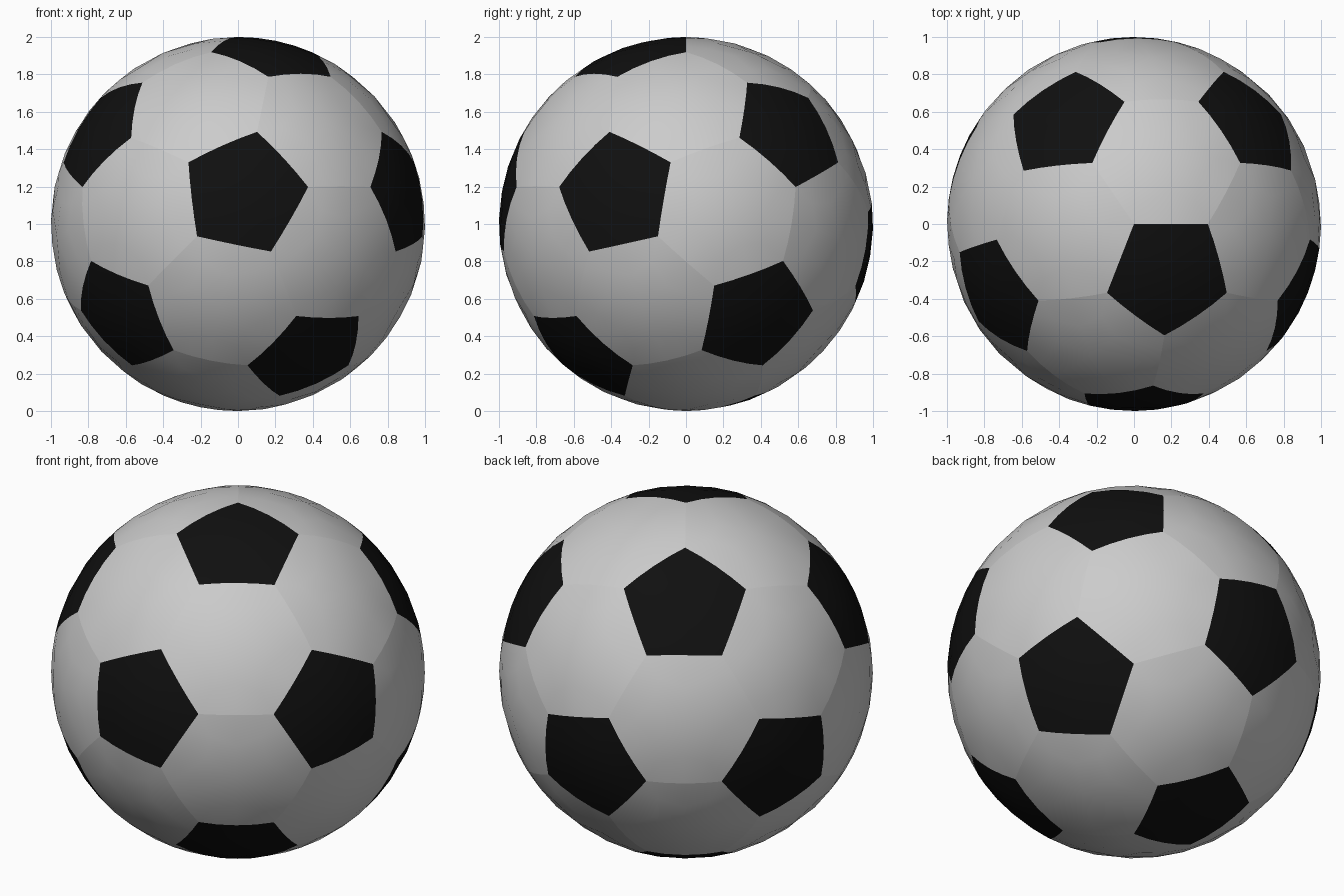
import bpy, bmesh, math
from mathutils import Matrix, Vector

if "Cube" in bpy.data.objects:
    bpy.data.objects.remove(bpy.data.objects["Cube"])

# Ball orientation: one seam corner sits on the top pole, a black-panel edge runs along +x
edge = 0.40355
half = math.asin(edge / 2)
tilt = math.acos(0.93934 / math.cos(half))
axis_a = Vector((math.sin(half) * math.cos(tilt), -math.sin(tilt), math.cos(half) * math.cos(tilt)))
toward_top = Vector((0, 0, 1))


def frame(main, side):
    """Right-handed frame with z on main and x leaning to side."""
    z = main.normalized()
    x = (side - z * side.dot(z)).normalized()
    return Matrix((x, z.cross(x), z)).transposed()


# Guide icosahedron, rotated into place
ico = bmesh.new()
bmesh.ops.create_icosphere(ico, subdivisions=1, radius=1)
ico.verts.ensure_lookup_table()
first = ico.verts[0]
second = first.link_edges[0].other_vert(first)
turn = frame(axis_a, toward_top) @ frame(first.co, second.co).transposed()
for v in ico.verts:
    v.co = turn @ v.co

# Pentagon outlines around corners
pentagons = []
for v in ico.verts:
    near = [e.other_vert(v).co for e in v.link_edges]
    f = frame(v.co, near[0]).transposed()
    near.sort(key=lambda n: math.atan2((f @ n).y, (f @ n).x))
    pentagons.append([(2 * v.co + n).normalized() for n in near])

# Hexagon outlines on the triangular faces
hexagons = []
for face in ico.faces:
    c = [v.co for v in face.verts]
    ring = []
    for i in range(3):
        a, b = c[i], c[(i + 1) % 3]
        ring += [(2 * a + b).normalized(), (a + 2 * b).normalized()]
    if (c[1] - c[0]).cross(c[2] - c[0]).dot(c[0]) < 0:
        ring.reverse()
    hexagons.append(ring)


def panels(name, outlines):
    """Separate panels, subdivided and puffed out to the sphere."""
    bm = bmesh.new()
    for ring in outlines:
        bm.faces.new([bm.verts.new(p) for p in ring]).smooth = True
    mesh = bpy.data.meshes.new(name)
    bm.to_mesh(mesh)
    bm.free()
    ob = bpy.data.objects.new(name, mesh)
    bpy.context.collection.objects.link(ob)
    ob.location.z = 1
    sub = ob.modifiers.new("subdivide", 'SUBSURF')
    sub.subdivision_type = 'SIMPLE'
    sub.levels = sub.render_levels = 2
    cast = ob.modifiers.new("round", 'CAST')
    cast.cast_type = 'SPHERE'
    cast.factor = 1
    cast.use_radius_as_size = False
    cast.size = 1
    return ob


# Light hexagons and black pentagons
panels("hexagon_panels", hexagons)
dark = panels("pentagon_panels", pentagons)
black = bpy.data.materials.new("black")
black.diffuse_color = (0.005, 0.005, 0.005, 1)
black.use_nodes = True
black.node_tree.nodes["Principled BSDF"].inputs["Base Color"].default_value = black.diffuse_color
dark.data.materials.append(black)
ico.free()
